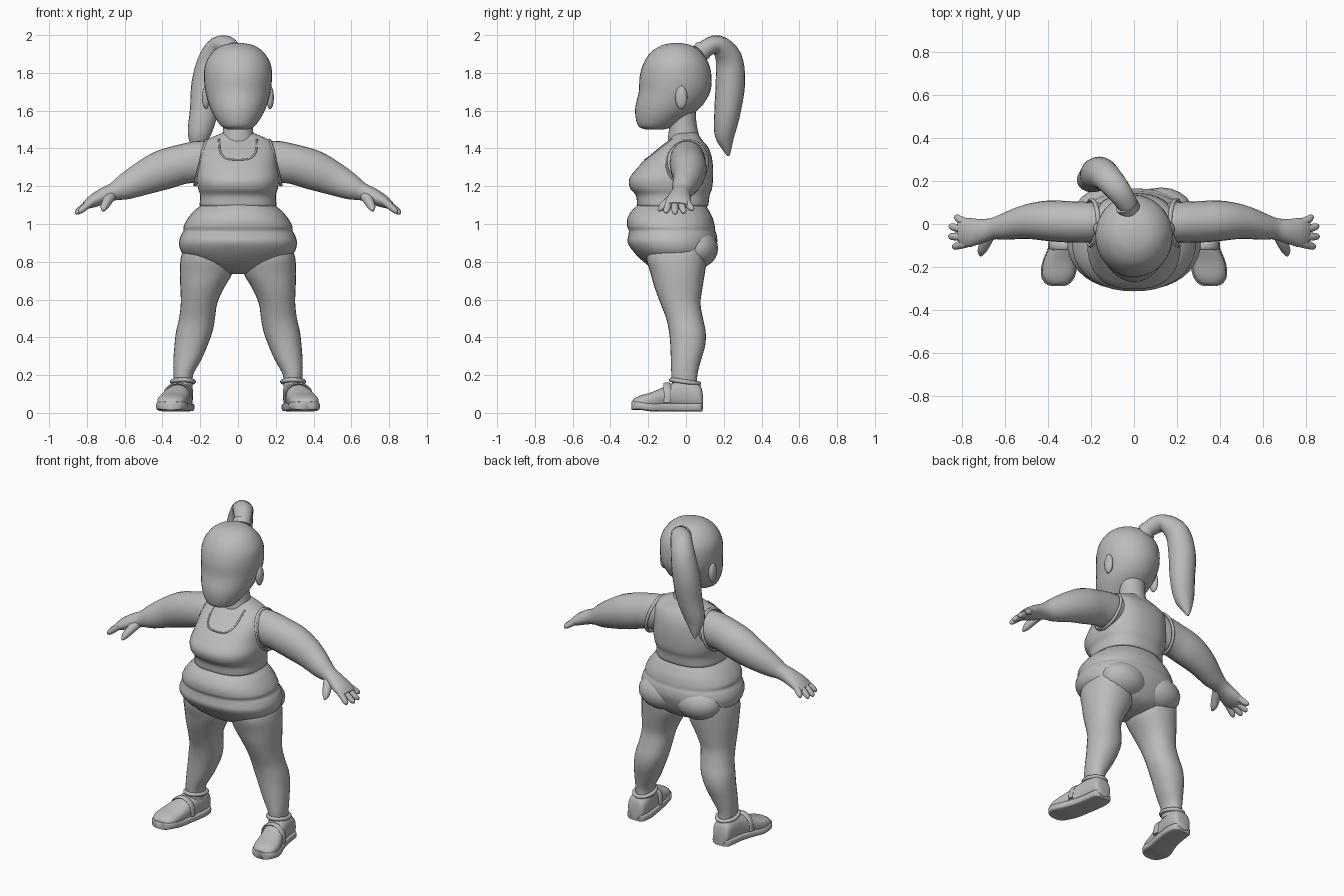
import bpy, bmesh, math
from mathutils import Vector
from mathutils.bvhtree import BVHTree

if "Cube" in bpy.data.objects:
    bpy.data.objects.remove(bpy.data.objects["Cube"])

clay = bpy.data.materials.new("clay grey")
clay.diffuse_color = (0.5, 0.5, 0.5, 1)
clay.use_nodes = True
clay.node_tree.nodes["Principled BSDF"].inputs["Base Color"].default_value = clay.diffuse_color
X, Y, Z = Vector((1, 0, 0)), Vector((0, 1, 0)), Vector((0, 0, 1))


def finish(name, bm, mirror=False):
    bmesh.ops.recalc_face_normals(bm, faces=bm.faces)
    me = bpy.data.meshes.new(name)
    bm.to_mesh(me)
    tree = BVHTree.FromBMesh(bm)
    bm.free()
    me.materials.append(clay)
    ob = bpy.data.objects.new(name, me)
    bpy.context.collection.objects.link(ob)
    if mirror:
        ob.modifiers.new("mirror", 'MIRROR')
    return tree


def spline(rows, steps, closed=False):
    """Catmull-Rom through rows of equal length."""
    n, out = len(rows), []
    at = (lambda i: rows[i % n]) if closed else (lambda i: rows[max(0, min(n - 1, i))])
    for i in range(n if closed else n - 1):
        for s in range(steps):
            t = s / steps
            out.append([0.5 * (2 * b + (c - a) * t + (2 * a - 5 * b + 4 * c - d) * t * t
                               + (3 * b - a - 3 * c + d) * t ** 3)
                        for a, b, c, d in zip(at(i - 1), at(i), at(i + 1), at(i + 2))])
    if not closed:
        out.append(list(rows[-1]))
    return out


def loft(name, rows, hint=X, axis=None, e=2.0, n=28, steps=4, mirror=False, closed=False):
    """Skin superellipse rings (x, y, z, radius along hint, other radius)."""
    rows = spline(rows, steps, closed)
    bm, rings, m = bmesh.new(), [], len(rows)
    for i, (x, y, z, ra, rb) in enumerate(rows):
        if axis:
            t = axis
        else:
            a = rows[(i - 1) % m] if closed else rows[max(0, i - 1)]
            b = rows[(i + 1) % m] if closed else rows[min(m - 1, i + 1)]
            t = (Vector(b[:3]) - Vector(a[:3])).normalized()
        v = t.cross(hint).normalized()
        u = v.cross(t)
        ring = []
        for k in range(n):
            c, s = math.cos(math.tau * k / n), math.sin(math.tau * k / n)
            p = Vector((x, y, z)) + u * ra * math.copysign(abs(c) ** (2 / e), c) \
                + v * rb * math.copysign(abs(s) ** (2 / e), s)
            ring.append(bm.verts.new(p))
        rings.append(ring)
    for i in range(m if closed else m - 1):
        a, b = rings[i], rings[(i + 1) % m]
        for k in range(n):
            bm.faces.new((a[k], a[(k + 1) % n], b[(k + 1) % n], b[k]))
    if not closed:
        bm.faces.new(rings[0])
        bm.faces.new(rings[-1])
    return finish(name, bm, mirror)


def slab(z, x0, x1, y0, y1):
    return ((x0 + x1) / 2, (y0 + y1) / 2, z, (x1 - x0) / 2, (y1 - y0) / 2)


def stack(name, rows, **kw):
    return loft(name, [slab(*r) for r in rows], axis=Z, **kw)


def centred(rows):
    return [(z, -r, r, y0, y1) for z, r, y0, y1 in rows]


def ball(name, pos, size, mirror=True):
    bm = bmesh.new()
    bmesh.ops.create_uvsphere(bm, u_segments=20, v_segments=12, radius=1)
    for v in bm.verts:
        v.co = Vector((v.co.x * size[0], v.co.y * size[1], v.co.z * size[2])) + Vector(pos)
    finish(name, bm, mirror)


# head and neck
stack("head", centred([
    (1.5, .05, -.21, -.12), (1.515, .085, -.25, -.07), (1.56, .12, -.266, .0),
    (1.62, .15, -.268, .08), (1.7, .172, -.25, .128), (1.78, .18, -.245, .135),
    (1.85, .172, -.225, .12), (1.91, .135, -.185, .08), (1.945, .085, -.13, .03),
    (1.957, .03, -.08, -.02)]), n=36)
stack("neck", centred([(1.38, .11, -.1, .08), (1.46, .085, -.095, .07),
                       (1.54, .077, -.085, .055), (1.64, .08, -.08, .05)]))
ball("ear", (.17, -.025, 1.67), (.02, .032, .062))

# ponytail and its tie
loft("ponytail", [
    (-.01, .03, 1.87, .04, .04), (-.03, .09, 1.92, .048, .045), (-.08, .165, 1.95, .06, .05),
    (-.135, .225, 1.88, .07, .07), (-.165, .235, 1.75, .08, .078), (-.18, .22, 1.6, .075, .07),
    (-.205, .205, 1.48, .062, .055), (-.215, .215, 1.41, .035, .03),
    (-.22, .225, 1.36, .006, .006)], n=20)
loft("hair_tie", [(-.02, .065, 1.9, .052, .05), (-.035, .09, 1.92, .055, .053)], n=20, steps=2)

# tank top, hanging over the belly
top = stack("tank_top", centred([
    (1.095, .19, -.245, .105), (1.1, .203, -.258, .118), (1.15, .2, -.265, .125),
    (1.19, .212, -.296, .138), (1.24, .218, -.3, .143), (1.3, .21, -.255, .143),
    (1.36, .205, -.195, .135), (1.41, .195, -.135, .115), (1.445, .165, -.09, .085),
    (1.475, .1, -.065, .065), (1.485, .07, -.05, .05)]), e=2.5, n=40)

# belly, folds and shorts
stack("belly_and_shorts", centred([
    (.735, .06, -.11, .03), (.76, .15, -.17, .09), (.8, .24, -.225, .125),
    (.85, .298, -.275, .15), (.9, .312, -.308, .165), (.94, .302, -.305, .163),
    (.965, .288, -.303, .155), (.99, .287, -.312, .152), (1.03, .265, -.31, .142),
    (1.07, .232, -.288, .122), (1.1, .198, -.258, .108), (1.16, .18, -.22, .1)]), e=2.25, n=40)
ball("buttock", (.125, .055, .87), (.15, .115, .105))

# scooped neckline laid on the tank top
scoop = []
for i in range(15):
    a = math.pi * i / 14
    x = -.1 * math.copysign(abs(math.cos(a)) ** .6, math.cos(a))
    z = 1.45 - .11 * math.sin(a) ** .6
    hit = top.ray_cast(Vector((x, -1, z)), Y)[0]
    if hit:
        scoop.append((x, hit.y, z, .005, .005))
loft("neckline", scoop, hint=Vector((.1, 1, .05)), n=8, steps=2)

# armhole hems
hole = [(.197 - .03 * math.sin(math.tau * i / 14), .005 + .108 * math.cos(math.tau * i / 14),
         1.325 + .118 * math.sin(math.tau * i / 14), .01, .008) for i in range(14)]
loft("armhole", hole, n=8, steps=2, mirror=True, closed=True)

# arms and hands
loft("arm", [
    (.12, .01, 1.35, .085, .09), (.2, .008, 1.333, .094, .108), (.3, .01, 1.315, .096, .105),
    (.4, .015, 1.285, .094, .105), (.5, .01, 1.243, .08, .09), (.6, -.012, 1.195, .062, .068),
    (.66, -.022, 1.17, .05, .047), (.71, -.032, 1.15, .056, .042), (.77, -.04, 1.12, .068, .034),
    (.81, -.045, 1.097, .06, .02)], hint=Y, n=24, mirror=True)
for i, (y0, y1, x1, z1) in enumerate([(.005, .03, .835, 1.075), (-.028, -.012, .86, 1.06),
                                      (-.06, -.058, .862, 1.056), (-.09, -.105, .845, 1.062)]):
    loft(f"finger_{i + 1}", [
        (.775, y0, 1.118, .019, .019), ((.775 + x1) / 2, (y0 + y1) / 2, (1.118 + z1) / 2, .019, .018),
        (x1 - .01, y1, z1 + .006, .015, .014), (x1, y1, z1, .005, .005)],
        hint=Y, n=12, mirror=True)
loft("thumb", [(.67, -.04, 1.155, .03, .03), (.69, -.085, 1.125, .027, .026),
               (.708, -.125, 1.09, .02, .02), (.713, -.147, 1.07, .006, .006)],
     n=14, mirror=True)

# legs
stack("leg", [
    (.13, .24, .335, -.07, .06), (.2, .238, .342, -.077, .06), (.28, .195, .342, -.08, .08),
    (.36, .16, .336, -.083, .102), (.43, .135, .328, -.09, .104), (.5, .122, .312, -.105, .09),
    (.58, .11, .303, -.135, .077), (.66, .075, .305, -.165, .087), (.74, .03, .308, -.188, .1),
    (.82, .025, .303, -.21, .11), (.9, .05, .28, -.2, .12)], e=2.2, mirror=True)

# shoes with sole, collar and strap
shoe = [(.09, .3, .035, .09), (.075, .3, .055, .145), (.02, .3, .063, .17), (-.05, .31, .065, .165),
        (-.11, .325, .07, .14), (-.18, .345, .077, .11), (-.24, .353, .073, .093),
        (-.275, .355, .05, .075), (-.285, .355, .025, .055)]
loft("shoe_upper", [(x, y, (h + .02) / 2, r, (h - .02) / 2) for y, x, r, h in shoe],
     axis=Y, e=2.5, mirror=True)
loft("shoe_sole", [(x, y - .003, .03 + .008 * (y < -.2), r + .006, .022) for y, x, r, h in shoe],
     axis=Y, e=5, mirror=True)
collar = [(.292 + .057 * math.cos(math.tau * i / 12), -.005 + .073 * math.sin(math.tau * i / 12),
           .165 - .01 * math.sin(math.tau * i / 12), .012, .012) for i in range(12)]
loft("shoe_collar", collar, hint=Z, n=10, steps=2, mirror=True, closed=True)
strap = [(.32 - .074 * math.cos(math.pi * i / 8), -.1, .055 + .1 * math.sin(math.pi * i / 8) ** .7,
          .02, .007) for i in range(9)]
loft("shoe_strap", strap, hint=Y, n=10, steps=2, mirror=True)

# smooth shading with sharp creases kept
for ob in bpy.context.scene.objects:
    ob.select_set(True)
    bpy.context.view_layer.objects.active = ob
bpy.ops.object.shade_smooth_by_angle(angle=math.radians(50))
